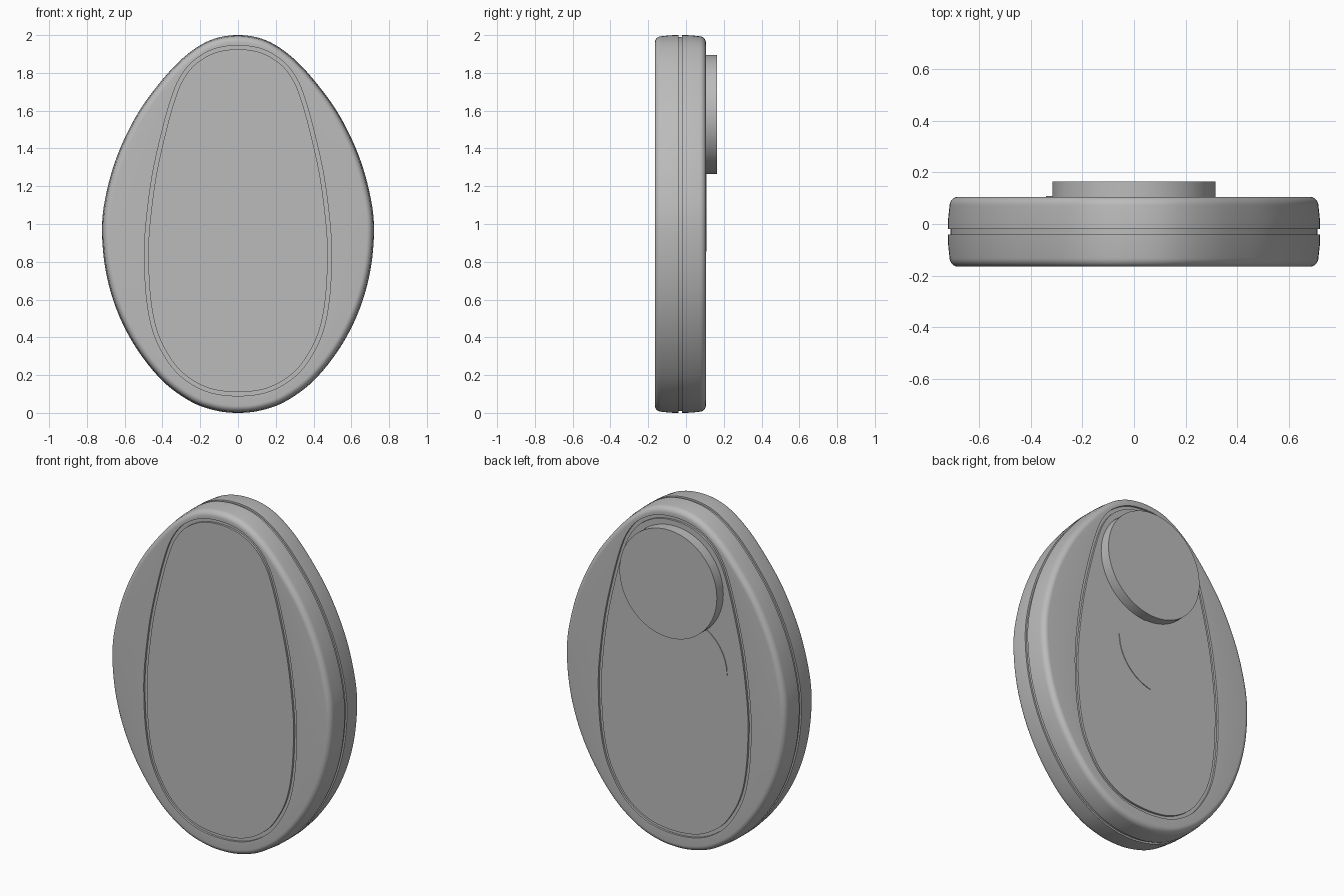
import bpy, bmesh, math
from mathutils import Vector

if "Cube" in bpy.data.objects:
    bpy.data.objects.remove(bpy.data.objects["Cube"])

grey = bpy.data.materials.new("mid_grey")
grey.diffuse_color = (0.5, 0.5, 0.5, 1)
grey.use_nodes = True
grey.node_tree.nodes["Principled BSDF"].inputs["Base Color"].default_value = grey.diffuse_color

FRONT, BACK = -0.165, 0.105

# Right-hand halves of the outlines (x, z), top to bottom
BODY = [(0, 2), (.15, 1.972), (.29, 1.88), (.42, 1.74), (.54, 1.57), (.64, 1.36),
        (.70, 1.15), (.72, .97), (.70, .75), (.64, .54), (.54, .345), (.40, .17),
        (.25, .06), (.12, .013), (0, 0)]
PANEL = [(0, 1.945), (.13, 1.925), (.24, 1.86), (.31, 1.77), (.355, 1.66), (.405, 1.48),
         (.455, 1.25), (.487, 1.0), (.495, .83), (.485, .62), (.455, .45), (.40, .32),
         (.31, .20), (.17, .115), (0, .09)]


def closed_curve(half, steps=6):
    """Mirror a half outline and smooth it into a closed loop."""
    pts = [Vector(p) for p in half + [(-x, z) for x, z in half[-2:0:-1]]]
    n, out = len(pts), []
    for i in range(n):
        a, b, c, d = (pts[(i + k) % n] for k in (-1, 0, 1, 2))
        for s in range(steps):
            t = s / steps
            out.append(0.5 * (2 * b + (c - a) * t + (2 * a - 5 * b + 4 * c - d) * t * t
                              + (3 * b - a - 3 * c + d) * t ** 3))
    return out


def inset(loop, dist):
    """Move a clockwise loop inwards along its normals."""
    n, out = len(loop), []
    for i, p in enumerate(loop):
        t = (loop[(i + 1) % n] - loop[i - 1]).normalized()
        out.append(p + Vector((t.y, -t.x)) * dist)
    return out


def loft(name, rings):
    """Skin a list of (loop, y) rings and cap both ends."""
    bm = bmesh.new()
    rows = [[bm.verts.new((p.x, y, p.y)) for p in loop] for loop, y in rings]
    for r, s in zip(rows, rows[1:]):
        n = len(r)
        for i in range(n):
            j = (i + 1) % n
            bm.faces.new((r[i], r[j], s[j], s[i]))
    bm.faces.new(rows[0])
    bm.faces.new(rows[-1])
    bmesh.ops.recalc_face_normals(bm, faces=bm.faces)
    mesh = bpy.data.meshes.new(name)
    bm.to_mesh(mesh)
    bm.free()
    ob = bpy.data.objects.new(name, mesh)
    bpy.context.collection.objects.link(ob)
    mesh.materials.append(grey)
    bpy.ops.object.select_all(action='DESELECT')
    ob.select_set(True)
    bpy.context.view_layer.objects.active = ob
    bpy.ops.object.shade_smooth_by_angle(angle=math.radians(32))
    return ob


body, panel = closed_curve(BODY), closed_curve(PANEL)


def half_rings(face, seam, sign):
    """Rings from the flat panel, over its groove and the rounded rim, to the seam."""
    inner = inset(panel, 0.02)
    rings = [(inner, face), (inner, face + sign * .012),
             (panel, face + sign * .012), (panel, face)]
    for k in range(8):
        a = math.radians(90 * k / 7)
        rings.append((inset(body, .006 + .032 * (1 - math.sin(a))),
                      face + sign * .035 * (1 - math.cos(a))))
    rings += [(inset(body, .001), face + sign * .08), (body, seam),
              (inset(body, .01), seam)]
    return rings


# Egg-shaped case: two rounded halves with a seam groove between
loft("case", half_rings(FRONT, -.04, 1) + half_rings(BACK, -.02, -1)[::-1])


def circle(cx, cz, r, n):
    return [Vector((cx + r * math.sin(2 * math.pi * i / n),
                    cz + r * math.cos(2 * math.pi * i / n))) for i in range(n)]


# Round disc on the back
disc = circle(0, 1.58, .315, 96)
loft("back_disc", [(disc, BACK - .01), (disc, .165)])

# Thin plate on the back: a circle cut by two parallel lines
centre, cut_dir = Vector((-.075, 1.115)), Vector((.63, .775)).normalized()
axis = Vector((cut_dir.y, -cut_dir.x))
half_w, rad = .17, .266
lim = math.asin(half_w / rad)
plate = []
for side in (1, -1):
    for k in range(17):
        a = lim * (1 - k / 8)
        plate.append(centre + side * rad * (axis * math.cos(a) + cut_dir * math.sin(a)))
loft("back_plate", [(plate, BACK - .004), (plate, BACK + .004)])
